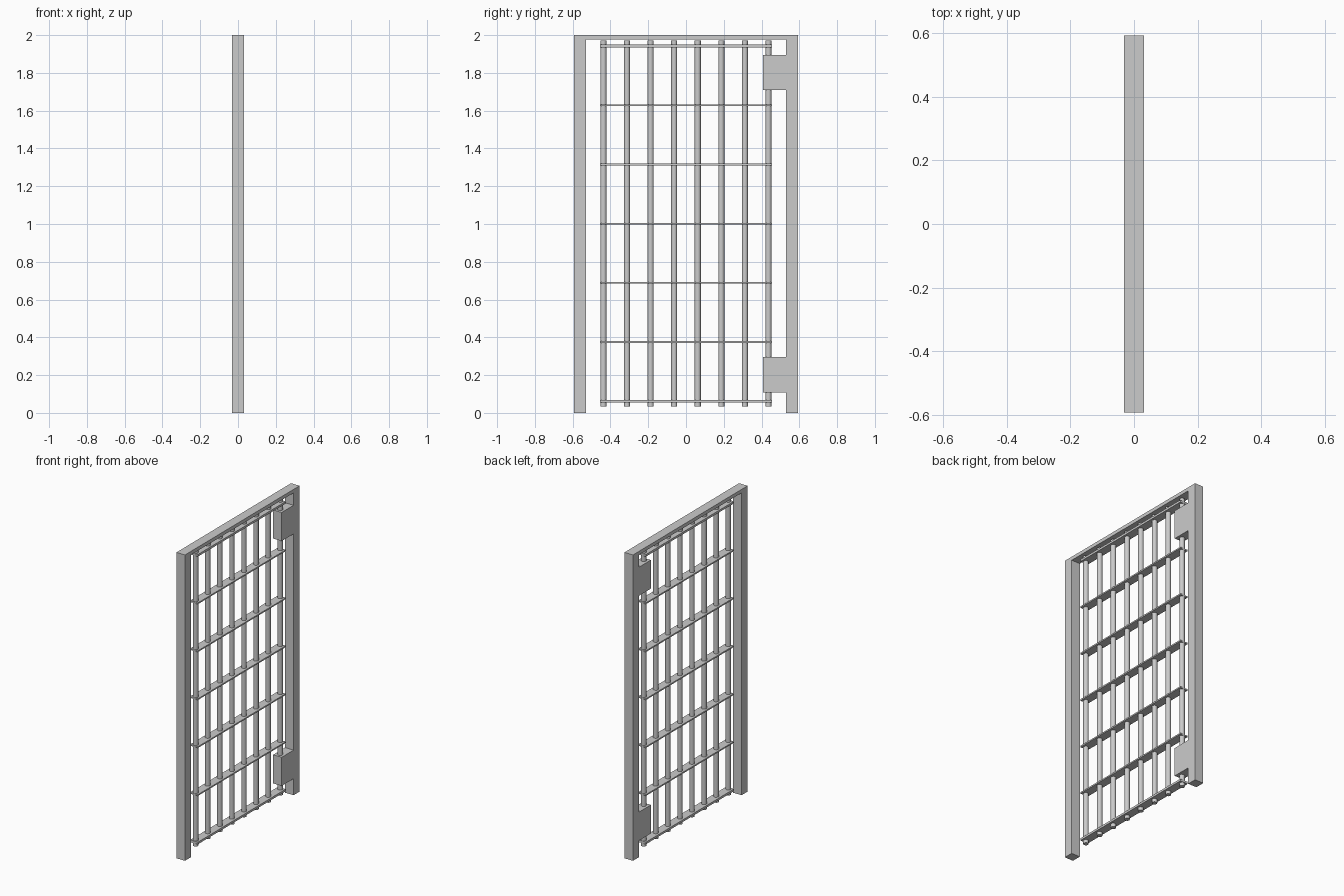
import bpy, bmesh

if "Cube" in bpy.data.objects:
    bpy.data.objects.remove(bpy.data.objects["Cube"])

DEPTH = 0.062   # frame thickness along x


def box(name, y0, y1, zc, depth, thick):
    bpy.ops.mesh.primitive_cube_add(size=1, location=(0, (y0 + y1) / 2, zc))
    ob = bpy.context.object
    ob.name = name
    ob.scale = (depth, y1 - y0, thick)
    bpy.ops.object.transform_apply(location=False, rotation=False, scale=True)
    return ob


def extrude_profile(name, points, depth):
    bm = bmesh.new()
    face = bm.faces.new([bm.verts.new((-depth / 2, y, z)) for y, z in points])
    new = bmesh.ops.extrude_face_region(bm, geom=[face])["geom"]
    bmesh.ops.translate(bm, vec=(depth, 0, 0),
                        verts=[v for v in new if isinstance(v, bmesh.types.BMVert)])
    bmesh.ops.recalc_face_normals(bm, faces=bm.faces)
    mesh = bpy.data.meshes.new(name)
    bm.to_mesh(mesh)
    bm.free()
    ob = bpy.data.objects.new(name, mesh)
    bpy.context.collection.objects.link(ob)
    return ob


# Door frame with two flush hinge blocks on the +y post
OUT, INN, HINGE, TOP = 0.592, 0.53, 0.407, 1.977
extrude_profile("door_frame", [
    (-OUT, 0), (-OUT, 2), (OUT, 2), (OUT, 0), (INN, 0),
    (INN, 0.108), (HINGE, 0.108), (HINGE, 0.295), (INN, 0.295),
    (INN, 1.709), (HINGE, 1.709), (HINGE, 1.896), (INN, 1.896),
    (INN, TOP), (-INN, TOP), (-INN, 0)], DEPTH)

# Vertical round bars
for i in range(8):
    bpy.ops.mesh.primitive_cylinder_add(
        vertices=16, radius=0.016, depth=1.938,
        location=(0, -0.437 + i * 0.1248, 1.002))
    bpy.context.object.name = f"vertical_bar_{i + 1}"
    bpy.ops.object.shade_smooth_by_angle()

# Flat cross rails, the end ones thicker
for i in range(7):
    thick = 0.014 if i in (0, 6) else 0.009
    box(f"cross_rail_{i + 1}", -0.455, 0.454, 1.002 + (i - 3) * 0.3135, 0.056, thick)
